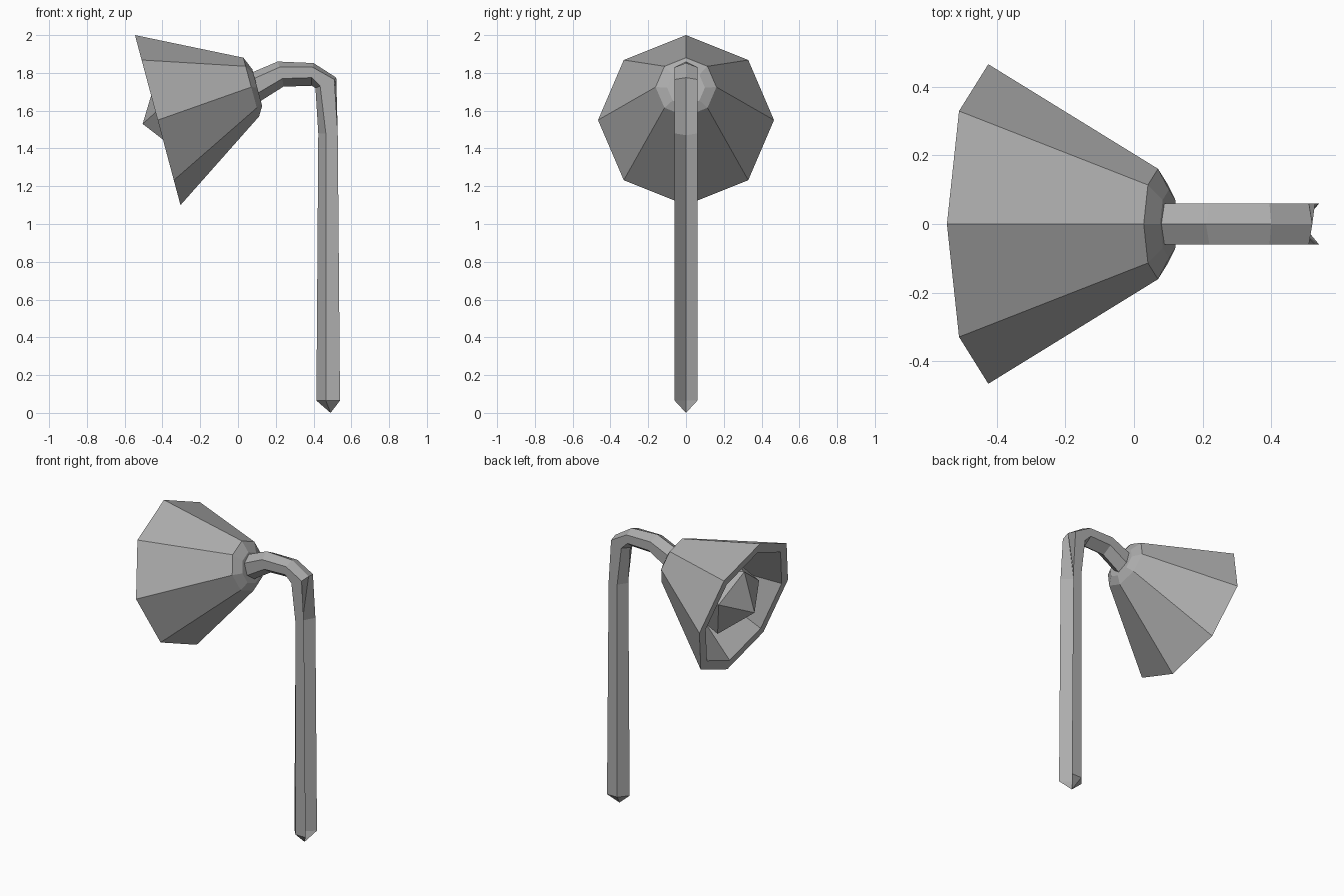
import bpy
import bmesh
import math
from mathutils import Matrix, Vector

cube = bpy.data.objects.get("Cube")
if cube:
    bpy.data.objects.remove(cube)

# One plain grey for the whole lamp
grey = bpy.data.materials.new("lamp_grey")
grey.use_nodes = True
colour = (0.42, 0.42, 0.42, 1)
grey.diffuse_color = colour
grey.node_tree.nodes["Principled BSDF"].inputs["Base Color"].default_value = colour

# Shade frame: "up" runs along the rim, "outward" points out of the opening
tilt = math.radians(15)
up = Vector((-math.sin(tilt), 0, math.cos(tilt)))
side = Vector((0, 1, 0))
outward = Vector((-math.cos(tilt), 0, -math.sin(tilt)))


def finish(name, bm):
    """Turn a bmesh into a flat-shaded object."""
    bmesh.ops.recalc_face_normals(bm, faces=bm.faces)
    mesh = bpy.data.meshes.new(name)
    bm.to_mesh(mesh)
    bm.free()
    mesh.materials.append(grey)
    obj = bpy.data.objects.new(name, mesh)
    bpy.context.collection.objects.link(obj)
    return obj


def loft(bm, sections):
    """Bridge a list of closed point loops and return the vertex loops."""
    loops = [[bm.verts.new(p) for p in section] for section in sections]
    for a, b in zip(loops, loops[1:]):
        for i in range(len(a)):
            j = (i + 1) % len(a)
            bm.faces.new((a[i], a[j], b[j], b[i]))
    return loops


def ring(x, z, radius, count=8):
    """Tilted octagon with one corner at the top."""
    centre = Vector((x, 0, z))
    angles = [math.tau * i / count for i in range(count)]
    return [centre + radius * (up * math.cos(a) + side * math.sin(a)) for a in angles]


# Shade: inner back, inner rim, outer rim, shoulder, neck
bm = bmesh.new()
loops = loft(bm, [
    ring(0.02, 1.7, 0.12),
    ring(-0.425, 1.55, 0.4),
    ring(-0.425, 1.55, 0.466),
    ring(0.07, 1.725, 0.161),
    ring(0.102, 1.722, 0.1),
])
bm.faces.new(loops[0])
bm.faces.new(loops[-1])
finish("shade", bm)

# Bulb: faceted ball whose tip pokes out past the rim
bulb_radius = 0.25
bulb_centre = Vector((-0.505, 0, 1.53)) - outward * bulb_radius
turn = Matrix((up, side, outward)).transposed().to_4x4()
bm = bmesh.new()
bmesh.ops.create_icosphere(bm, subdivisions=1, radius=bulb_radius,
                           matrix=Matrix.Translation(bulb_centre) @ turn)
finish("bulb", bm)


def stem_section(ridge, outer, inner, belly, width=0.06):
    """Six-sided section from four (x, z) points, mirrored across y."""
    def at(point, y):
        return Vector((point[0], y, point[1]))
    return [at(ridge, 0), at(outer, width), at(inner, width),
            at(belly, 0), at(inner, -width), at(outer, -width)]


# Stem: curved arm, elbow, then a straight post grooved along its outer side
bm = bmesh.new()
loops = loft(bm, [
    stem_section((0.08, 1.805), (0.085, 1.77), (0.1, 1.69), (0.11, 1.645)),
    stem_section((0.21, 1.86), (0.22, 1.83), (0.235, 1.77), (0.24, 1.727)),
    stem_section((0.4, 1.852), (0.395, 1.83), (0.39, 1.775), (0.39, 1.732)),
    stem_section((0.52, 1.775), (0.51, 1.765), (0.435, 1.73), (0.41, 1.72)),
    stem_section((0.475, 1.47), (0.528, 1.48), (0.465, 1.48), (0.425, 1.48)),
    stem_section((0.465, 0.065), (0.54, 0.065), (0.465, 0.065), (0.415, 0.065)),
])
bm.faces.new(loops[0])

# Pointed foot
foot = loops[-1]
tip = bm.verts.new((0.49, 0, 0))
for i, vert in enumerate(foot):
    bm.faces.new((vert, foot[(i + 1) % len(foot)], tip))
finish("stem", bm)
